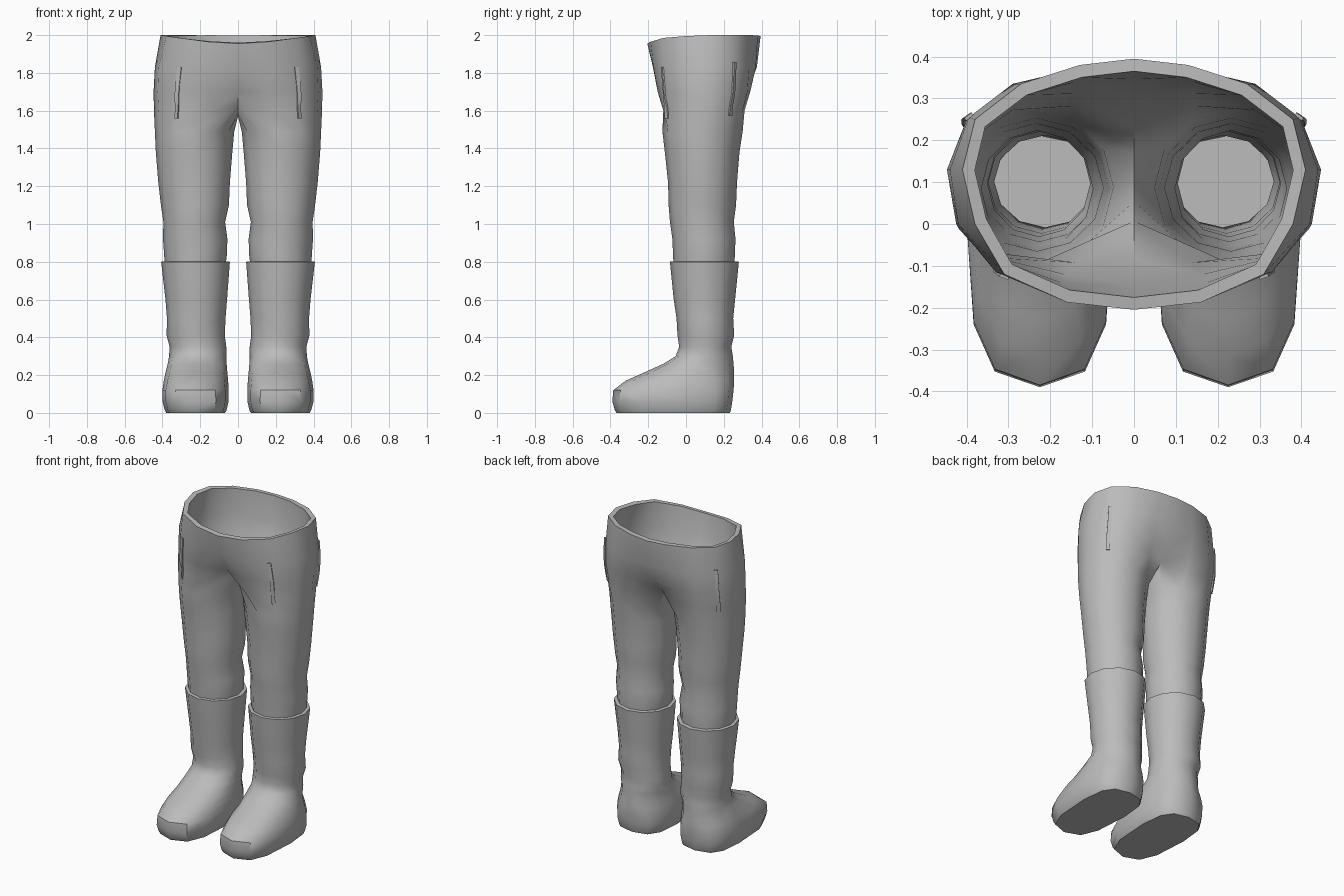
import bpy, bmesh, math
from mathutils import Vector

if "Cube" in bpy.data.objects:
    bpy.data.objects.remove(bpy.data.objects["Cube"])

cloth = bpy.data.materials.new("plain grey")
cloth.diffuse_color = (0.5, 0.5, 0.5, 1)
cloth.use_nodes = True
cloth.node_tree.nodes["Principled BSDF"].inputs["Base Color"].default_value = cloth.diffuse_color


def ring(z, x0, x1, y0, y1, cy=None, power=1.0):
    """Twelve points around an oval, counter-clockwise from the inner front."""
    cx, rx = (x0 + x1) / 2, (x1 - x0) / 2
    cy = (y0 + y1) / 2 if cy is None else cy
    pts = []
    for k in range(12):
        a = math.radians(-120 + 30 * k)
        c, s = math.cos(a), math.sin(a)
        c = math.copysign(abs(c) ** power, c)
        s = math.copysign(abs(s) ** power, s)
        pts.append((cx + rx * c, cy + s * (y1 - cy if s > 0 else cy - y0), z))
    return pts


def loft(name, rings, thickness, cap=False):
    """Skin rings from top to bottom, mirror to the other side, thicken inward."""
    bm = bmesh.new()
    rows = [[bm.verts.new(p) for p in r] for r in rings]
    for up, low in zip(rows, rows[1:]):
        closed = len(up) == len(low) == 12
        for k in range(12 if closed else 8):
            j = (k + 1) % 12
            bm.faces.new((up[k], low[k], low[j], up[j]))
    if cap:
        bm.faces.new(rows[-1][::-1])
    return finish(name, bm, thickness, -1)


def finish(name, bm, thickness, offset):
    mesh = bpy.data.meshes.new(name)
    bm.to_mesh(mesh)
    bm.free()
    mesh.materials.append(cloth)
    ob = bpy.data.objects.new(name, mesh)
    bpy.context.collection.objects.link(ob)
    mirror = ob.modifiers.new("mirror", 'MIRROR')
    mirror.merge_threshold = 0.0005
    solid = ob.modifiers.new("thickness", 'SOLIDIFY')
    solid.thickness, solid.offset = thickness, offset
    bpy.ops.object.select_all(action='DESELECT')
    ob.select_set(True)
    bpy.context.view_layer.objects.active = ob
    bpy.ops.object.convert(target='MESH')
    bpy.ops.object.shade_smooth_by_angle(angle=math.radians(45))
    return ob


# Trousers: open half rings for the hips, a crotch ring, then the leg
waist = [(0, -.205, 1.955), (.16, -.187, 1.965), (.31, -.12, 1.985),
         (.38, 0, 1.995), (.41, .13, 2), (.38, .25, 2), (.27, .335, 2),
         (.13, .38, 1.998), (0, .395, 1.995)]
hip = [(0, -.175), (.17, -.172), (.33, -.115), (.42, 0), (.44, .13),
       (.395, .255), (.29, .335), (.14, .37), (0, .375)]
seat = [(0, -.11), (.16, -.15), (.33, -.11), (.425, 0), (.447, .13),
        (.40, .25), (.29, .325), (.14, .34), (0, .325)]
crotch = [(0, -.02, 1.63), (.13, -.12, 1.6), (.31, -.11, 1.6),
          (.42, -.01, 1.6), (.445, .12, 1.6), (.40, .23, 1.6),
          (.30, .30, 1.6), (.14, .31, 1.6), (0, .25, 1.63),
          (0, .19, 1.585), (0, .10, 1.57), (0, .03, 1.585)]
leg = [(1.49, .02, .44, -.125, .30), (1.38, .03, .435, -.112, .283),
       (1.22, .043, .422, -.095, .27), (1.10, .048, .408, -.092, .265),
       (1.01, .068, .395, -.085, .253), (.92, .056, .397, -.072, .262),
       (.82, .06, .39, -.068, .258), (.74, .075, .38, -.06, .255)]
trousers = loft("trousers", [waist, [(x, y, 1.83) for x, y in hip],
                             [(x, y, 1.70) for x, y in seat], crotch]
                + [ring(*r) for r in leg], 0.03)

# Boots: shaft, ankle, then a rounded foot that reaches forward
boot = [(.80, .043, .407, -.085, .28), (.60, .058, .384, -.065, .26),
        (.50, .066, .376, -.05, .25), (.41, .07, .378, -.045, .255),
        (.35, .062, .362, -.036, .24), (.30, .062, .365, -.055, .248),
        (.26, .06, .372, -.12, .252, .06), (.21, .056, .385, -.23, .255, .04),
        (.17, .052, .393, -.32, .255, .02, .85),
        (.12, .05, .40, -.385, .252, 0, .72),
        (.06, .05, .40, -.39, .245, 0, .7),
        (.015, .06, .388, -.377, .238, 0, .7),
        (0, .068, .38, -.368, .232, 0, .7)]
loft("boots", [ring(*r) for r in boot], 0.028, cap=True)


# Pocket trims: narrow raised strips that follow the cloth
def pocket(name, top, bottom, side):
    bm = bmesh.new()
    rows = []
    for i in range(6):
        p = Vector(top).lerp(Vector(bottom), i / 5)
        _, spot, normal, _ = trousers.closest_point_on_mesh(p)
        across = Vector((0, 0, 1)).cross(normal).normalized() * 0.011
        spot = spot + normal * 0.003
        rows.append([bm.verts.new(spot - across), bm.verts.new(spot + across)])
    for a, b in zip(rows, rows[1:]):
        bm.faces.new((a[0], b[0], b[1], a[1]))
    finish(name, bm, 0.008, 0)


pocket("front_pockets", (.315, -.14, 1.83), (.345, -.12, 1.56), 1)
pocket("back_pockets", (.41, .27, 1.86), (.41, .25, 1.57), 1)
